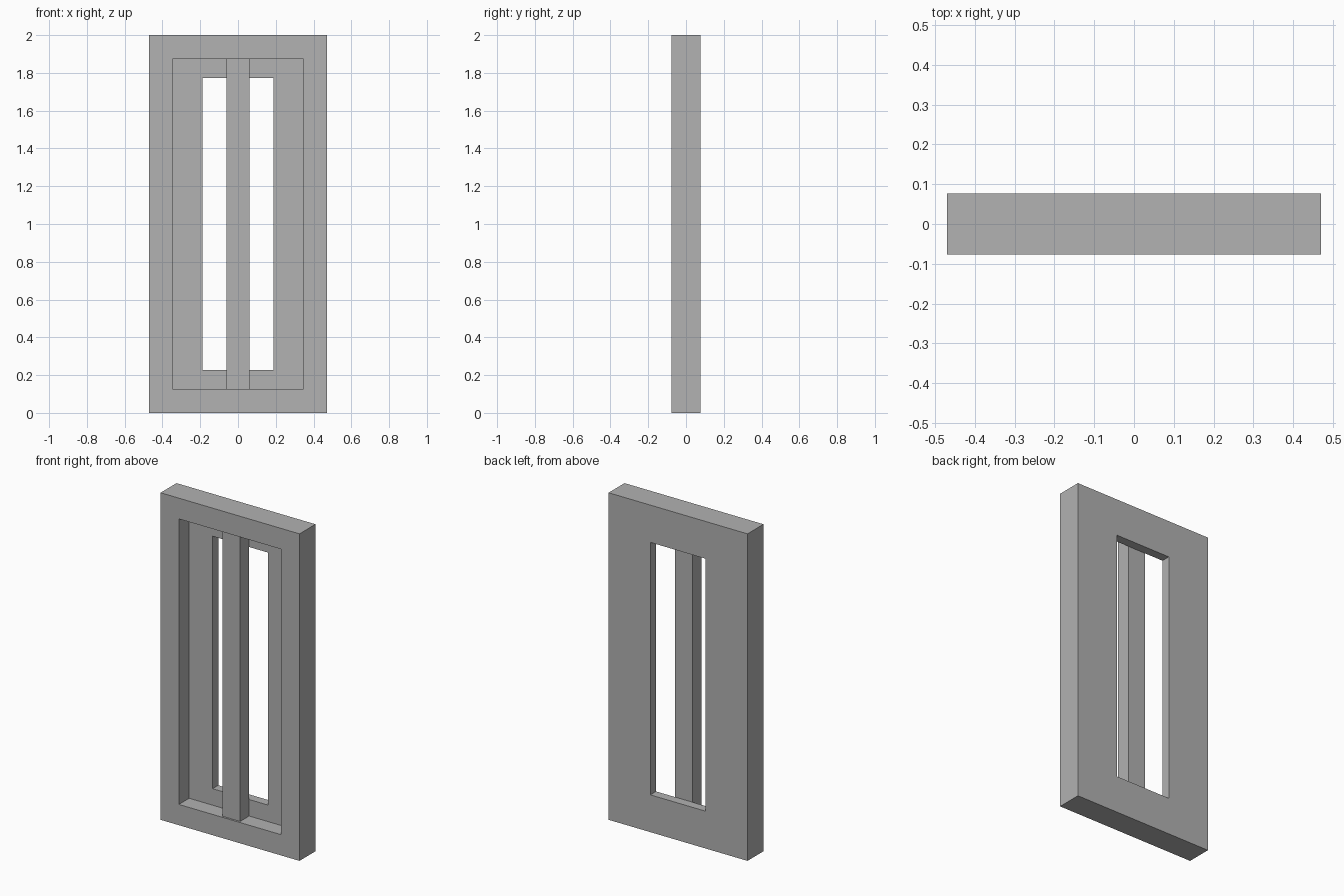
import bpy
import bmesh

cube = bpy.data.objects.get("Cube")
if cube:
    bpy.data.objects.remove(cube, do_unlink=True)

# Overall size and depth planes
HEIGHT = 2.0
FRONT, BACK = -0.077, 0.077
FLOOR = 0.022          # bottom of the front recess
BAR_FRONT = -0.065     # bar sits just behind the front face
OUTER, RECESS, OPENING = (0.47, 0.0), (0.346, 0.127), (0.187, 0.228)  # half width, inset in z

grey = bpy.data.materials.new("plain grey")
grey.use_nodes = True
colour = (0.445, 0.445, 0.445, 1.0)
grey.diffuse_color = colour
grey.node_tree.nodes["Principled BSDF"].inputs["Base Color"].default_value = colour


def add_object(name, bm):
    bmesh.ops.recalc_face_normals(bm, faces=bm.faces)
    mesh = bpy.data.meshes.new(name)
    bm.to_mesh(mesh)
    bm.free()
    mesh.materials.append(grey)
    obj = bpy.data.objects.new(name, mesh)
    bpy.context.collection.objects.link(obj)
    return obj


def rectangle(bm, size, y):
    half, inset = size
    low, high = inset, HEIGHT - inset
    corners = ((-half, low), (half, low), (half, high), (-half, high))
    return [bm.verts.new((x, y, z)) for x, z in corners]


def bridge(bm, a, b):
    for i in range(4):
        j = (i + 1) % 4
        bm.faces.new((a[i], a[j], b[j], b[i]))


# Frame: a stepped profile carried around the rectangular opening
bm = bmesh.new()
steps = [(OPENING, BACK), (OUTER, BACK), (OUTER, FRONT),
         (RECESS, FRONT), (RECESS, FLOOR), (OPENING, FLOOR)]
loops = [rectangle(bm, size, y) for size, y in steps]
for i, loop in enumerate(loops):
    bridge(bm, loop, loops[(i + 1) % len(loops)])
add_object("window_frame", bm)

# Upright bar: stands in the recess across the opening
bm = bmesh.new()
bar = (0.06, RECESS[1])
front, back = rectangle(bm, bar, BAR_FRONT), rectangle(bm, bar, FLOOR)
bridge(bm, front, back)
bm.faces.new(front)
bm.faces.new(back)
add_object("centre_bar", bm)
